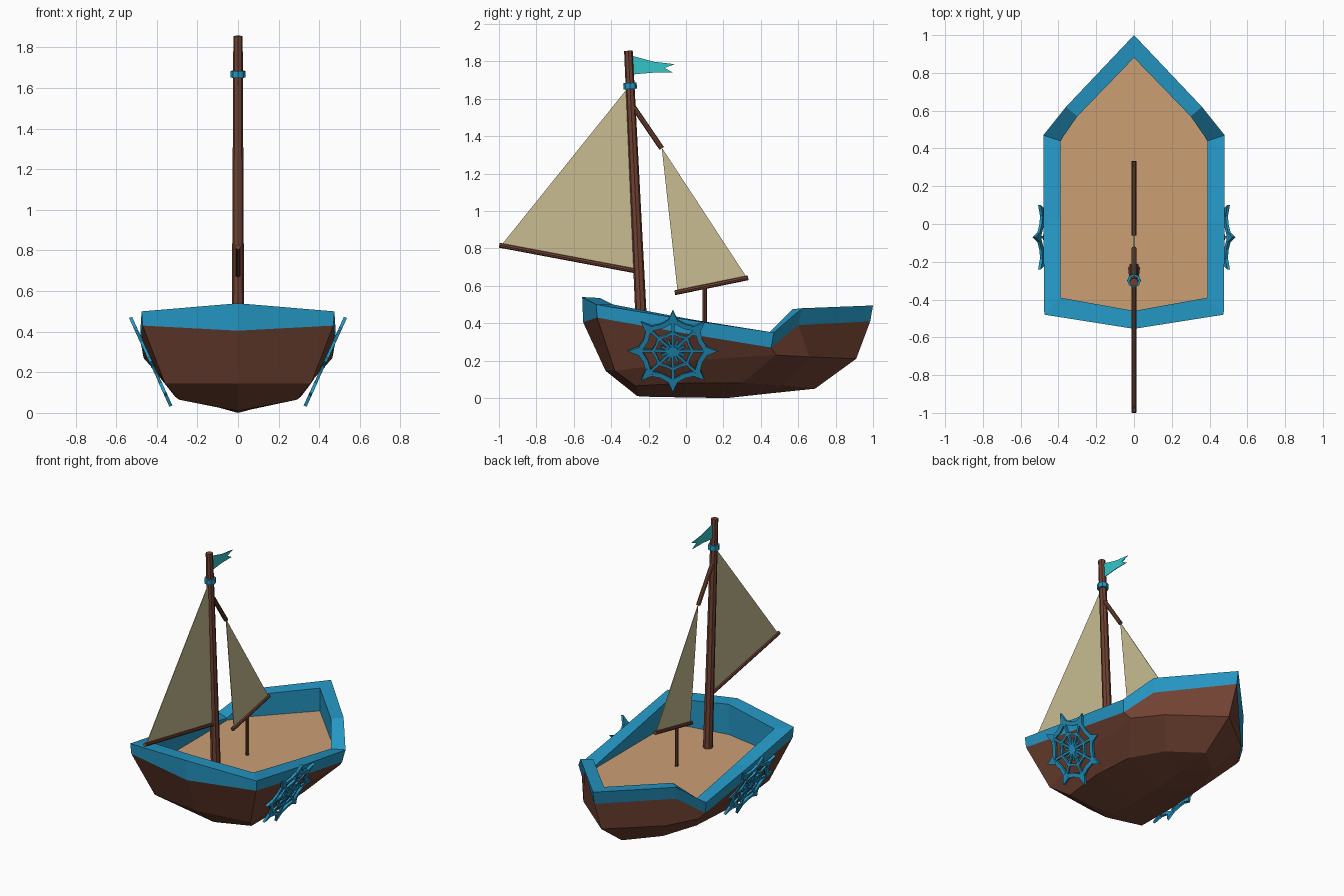
import bpy, bmesh, math
from mathutils import Vector

if "Cube" in bpy.data.objects:
    bpy.data.objects.remove(bpy.data.objects["Cube"])


def material(name, rgb):
    m = bpy.data.materials.new(name)
    m.diffuse_color = (*rgb, 1)
    m.use_nodes = True
    m.node_tree.nodes["Principled BSDF"].inputs["Base Color"].default_value = m.diffuse_color
    return m


WOOD = material("brown wood", (0.162, 0.054, 0.032))
BLUE = material("blue paint", (0.018, 0.305, 0.546))
DECK = material("tan planks", (0.60, 0.345, 0.175))
SAIL = material("cream canvas", (0.578, 0.503, 0.287))
CYAN = material("cyan cloth", (0.034, 0.558, 0.578))


def finish(name, bm, mat):
    bmesh.ops.remove_doubles(bm, verts=bm.verts, dist=0.0005)
    bmesh.ops.recalc_face_normals(bm, faces=bm.faces)
    me = bpy.data.meshes.new(name)
    bm.to_mesh(me)
    bm.free()
    me.materials.append(mat)
    ob = bpy.data.objects.new(name, me)
    bpy.context.collection.objects.link(ob)
    return ob


def whole(half):
    """Half outline from stern to bow, closed with its mirror image."""
    return half + [(-x, y, z) for x, y, z in half[-2:0:-1]]


def loft(name, halves, mat, closed=False):
    bm = bmesh.new()
    rings = [[bm.verts.new(p) for p in whole(h)] for h in halves]
    if closed:
        rings.append(rings[0])
    for a, b in zip(rings, rings[1:]):
        for i in range(len(a)):
            j = (i + 1) % len(a)
            bm.faces.new((a[i], a[j], b[j], b[i]))
    return finish(name, bm, mat)


def pole(name, p, q, r1, r2, mat, sides=8):
    p, q = Vector(p), Vector(q)
    bm = bmesh.new()
    bmesh.ops.create_cone(bm, cap_ends=True, segments=sides, radius1=r1,
                          radius2=r2, depth=(q - p).length)
    ob = finish(name, bm, mat)
    ob.location = (p + q) / 2
    ob.rotation_mode = 'QUATERNION'
    ob.rotation_quaternion = Vector((0, 0, 1)).rotation_difference(q - p)
    return ob


def cloth(name, points, mat):
    bm = bmesh.new()
    bm.faces.new([bm.verts.new((0, y, z)) for y, z in points])
    ob = finish(name, bm, mat)
    s = ob.modifiers.new("thickness", 'SOLIDIFY')
    s.thickness, s.offset = 0.004, 0
    return ob


# Hull outlines, each listed stern centre, stern corner, sides, shoulder, bow
inner = [(0, -.46, .535), (.39, -.39, .50), (.39, .03, .42),
         (.39, .44, .345), (.30, .57, .475), (0, .88, .485)]
outer = [(0, -.555, .54), (.475, -.48, .50), (.48, 0, .42),
         (.48, .47, .35), (.36, .62, .48), (0, 1.0, .495)]
band = [(0, -.55, .405), (.47, -.475, .43), (.47, 0, .345),
        (.465, .455, .27), (.345, .60, .39), (0, .985, .41)]
chine = [(0, -.43, .145), (.36, -.38, .145), (.395, .02, .20),
         (.43, .48, .23), (.31, .66, .22), (0, .91, .21)]
low = [(0, -.26, .01), (.29, -.27, .065), (.31, 0, .08),
       (.29, .30, .08), (.19, .52, .065), (0, .69, .05)]
keel = [(0, -.26, .01), (0, -.2, .007), (0, 0, .003),
        (0, .22, 0), (0, .45, .025), (0, .69, .05)]
floor = [(x, y, .31) for x, y, z in inner]

loft("hull", [band, chine, low, keel], WOOD)
loft("gunwale", [band, outer, inner, floor], BLUE, closed=True)

# Deck
bm = bmesh.new()
bm.faces.new([bm.verts.new((x * 1.01, y * 1.01, .33)) for x, y, z in whole(inner)])
finish("deck", bm, DECK)

# Mast with collar, spars and jib post
pole("mast", (0, -.235, .32), (0, -.308, 1.857), .031, .023, WOOD)
pole("mast_collar", (0, -.298, 1.652), (0, -.3, 1.685), .036, .036, BLUE)
pole("main_boom", (0, -.998, .817), (0, -.26, .678), .013, .013, WOOD)
pole("gaff", (0, -.28, 1.555), (0, -.13, 1.335), .014, .014, WOOD)
pole("jib_boom", (0, -.06, .563), (0, .332, .643), .013, .013, WOOD)
pole("jib_post", (0, .1, .32), (0, .1, .59), .011, .011, WOOD)

# Sails and swallow-tailed pennant
cloth("main_sail", [(-.31, 1.66), (-.985, .82), (-.27, .685)], SAIL)
cloth("jib_sail", [(-.13, 1.34), (-.045, .57), (.325, .645)], SAIL)
cloth("pennant", [(-.29, 1.83), (-.17, 1.798), (-.06, 1.785), (-.115, 1.765),
                  (-.07, 1.74), (-.17, 1.74), (-.287, 1.73)], CYAN)


def web_wheel(name, side):
    """Spiked eight-spoke web, leaning with the hull side."""
    bm = bmesh.new()
    c = Vector((.43, -.07, .252))
    v = Vector((.414, 0, .91)).normalized()
    n = Vector((v.z, 0, -v.x))

    def place(r, a, d):
        p = c + Vector((0, 1, 0)) * r * math.sin(a) + v * r * math.cos(a) + n * d
        return (p.x * side, p.y, p.z)

    def plate(points, t=.007):
        lo = [bm.verts.new(place(r, a, -t)) for r, a in points]
        hi = [bm.verts.new(place(r, a, t)) for r, a in points]
        k = len(points)
        bm.faces.new(lo[::-1])
        bm.faces.new(hi)
        for i in range(k):
            j = (i + 1) % k
            bm.faces.new((lo[i], lo[j], hi[j], hi[i]))

    step = math.pi / 4
    for i in range(8):
        a = i * step
        # spoke, outer spike and small petal
        plate([(.02, a - .35), (.185, a - .04), (.185, a + .04), (.02, a + .35)], .006)
        plate([(.175, a - .16), (.24, a), (.175, a + .16)], .008)
        plate([(.025, a + step / 2 - .2), (.068, a + step / 2 - .1),
               (.068, a + step / 2 + .1), (.025, a + step / 2 + .2)], .005)
        # sagging threads between spokes
        for r, w, sag in ((.198, .032, .86), (.115, .017, .88)):
            for s in (-1, 1):
                m = a + s * step / 2
                plate([(r, a), (r * sag, m), (r * sag - w * .8, m), (r - w, a)])
    plate([(.03, i * step) for i in range(8)], .009)
    # plates overlap, so weld nothing between them
    bmesh.ops.recalc_face_normals(bm, faces=bm.faces)
    me = bpy.data.meshes.new(name)
    bm.to_mesh(me)
    bm.free()
    me.materials.append(BLUE)
    bpy.context.collection.objects.link(bpy.data.objects.new(name, me))


web_wheel("web_wheel_right", 1)
web_wheel("web_wheel_left", -1)
